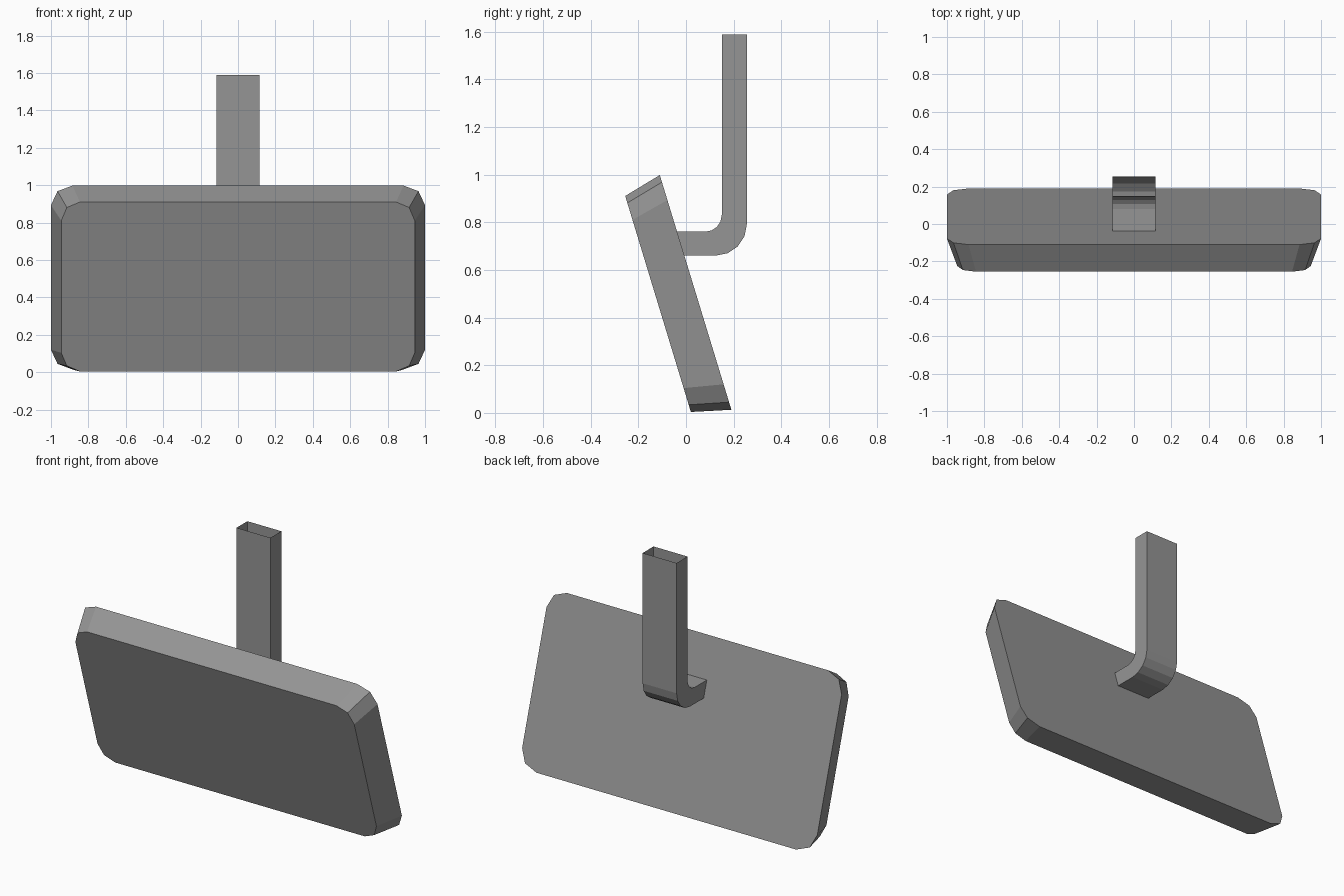
import bpy, bmesh, math

if "Cube" in bpy.data.objects:
    bpy.data.objects.remove(bpy.data.objects["Cube"])

grey = bpy.data.materials.new("grey")
grey.diffuse_color = (0.30, 0.30, 0.30, 1)
grey.use_nodes = True
grey.node_tree.nodes["Principled BSDF"].inputs["Base Color"].default_value = grey.diffuse_color


def finish(name, bm):
    bmesh.ops.recalc_face_normals(bm, faces=bm.faces)
    me = bpy.data.meshes.new(name)
    bm.to_mesh(me)
    bm.free()
    me.materials.append(grey)
    ob = bpy.data.objects.new(name, me)
    bpy.context.collection.objects.link(ob)
    return ob


def back_y(z):
    """Depth of the tilted back plane at height z."""
    return -0.11 + (0.998 - z) * 0.305


def front_y(z):
    return -0.255 + (0.91 - z) * 0.304


def outline(bm, right_side, depth):
    """Ring of vertices: the right side, mirrored to the left."""
    pts = right_side + [(-x, z) for x, z in reversed(right_side)]
    return [bm.verts.new((x, depth(z), z)) for x, z in pts]


# Sign panel: tilted slab with cut corners, narrower at the front
bm = bmesh.new()
back = outline(bm, [(0.88, 0.013), (0.965, 0.045), (1.0, 0.12),
                    (1.0, 0.893), (0.965, 0.968), (0.885, 0.998)], back_y)
front = outline(bm, [(0.845, 0.004), (0.915, 0.034), (0.945, 0.104),
                     (0.945, 0.81), (0.915, 0.881), (0.845, 0.91)], front_y)
bm.faces.new(back)
bm.faces.new(front)
n = len(back)
for i in range(n):
    j = (i + 1) % n
    bm.faces.new((back[i], back[j], front[j], front[i]))
finish("panel", bm)


# Bracket: open rectangular tube, bent upwards behind the panel
def arc(cy, cz, r, steps=4):
    return [(cy + r * math.sin(a), cz - r * math.cos(a))
            for a in (math.pi / 2 * i / steps for i in range(steps + 1))]


outer = [(back_y(0.66), 0.66)] + arc(0.125, 0.79, 0.13) + [(0.255, 1.588)]
inner = [(back_y(0.76), 0.76)] + arc(0.08, 0.83, 0.07) + [(0.15, 1.588)]
w = 0.115
bm = bmesh.new()
rings = [[bm.verts.new(p) for p in ((-w, *o), (w, *o), (w, *i), (-w, *i))]
         for o, i in zip(outer, inner)]
for a, b in zip(rings, rings[1:]):
    for k in range(4):
        m = (k + 1) % 4
        bm.faces.new((a[k], a[m], b[m], b[k]))
finish("bracket_tube", bm)
